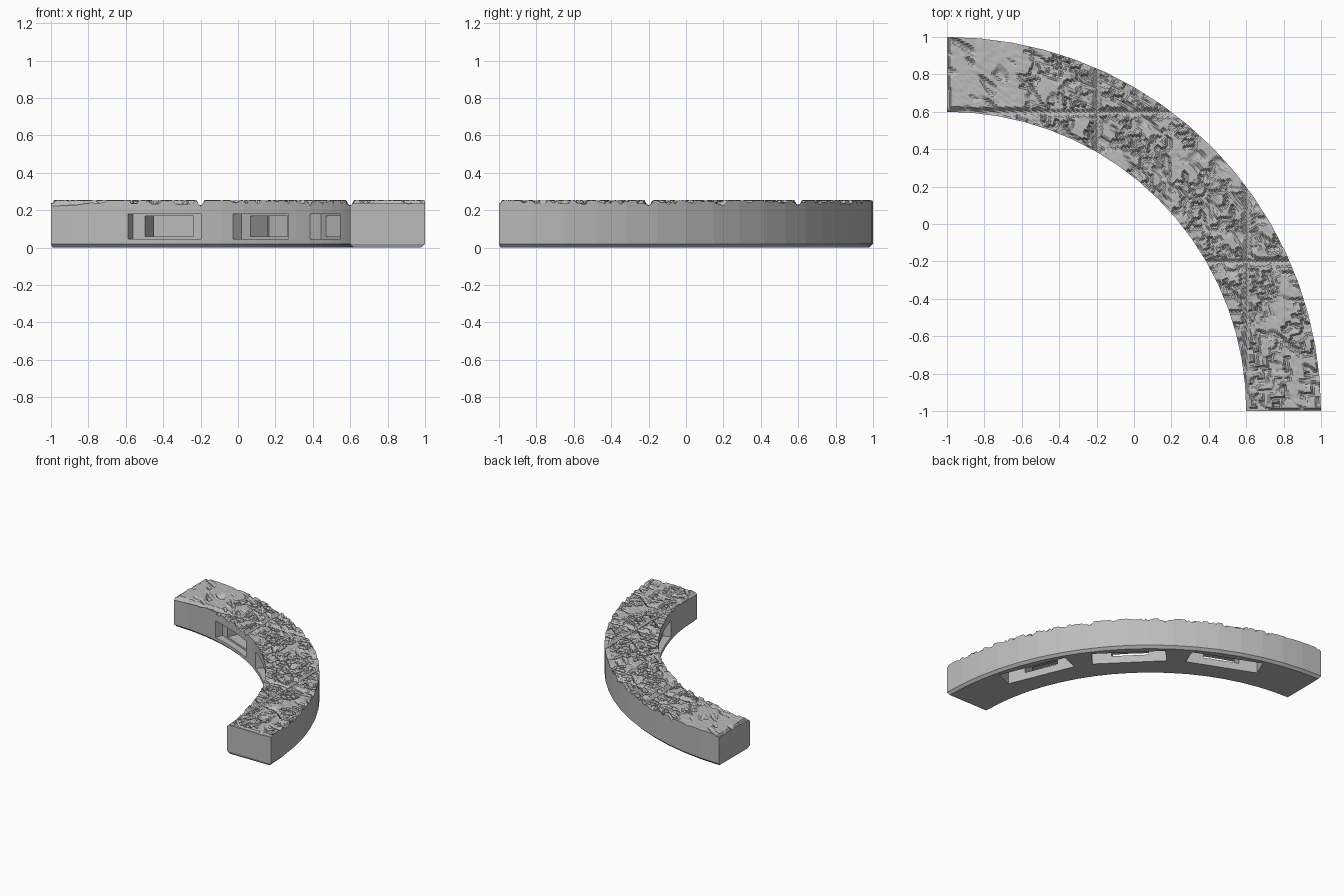
import bpy, bmesh, math, random
from mathutils import Matrix, Vector, noise

if "Cube" in bpy.data.objects:
    bpy.data.objects.remove(bpy.data.objects["Cube"], do_unlink=True)

random.seed(4)
R_IN, R_OUT = 1.6, 2.0
SEGS, SUB, ROWS = 18, 20, 40
STEP = math.pi / 2 / SEGS
SEAM = 0.2

stone = bpy.data.materials.new("grey stone")
stone.use_nodes = True
stone.diffuse_color = (0.5, 0.5, 0.5, 1)
stone.node_tree.nodes["Principled BSDF"].inputs["Base Color"].default_value = (0.5, 0.5, 0.5, 1)


def add_object(name, bm):
    bmesh.ops.recalc_face_normals(bm, faces=bm.faces)
    mesh = bpy.data.meshes.new(name)
    bm.to_mesh(mesh)
    bm.free()
    mesh.materials.append(stone)
    obj = bpy.data.objects.new(name, mesh)
    bpy.context.collection.objects.link(obj)
    return obj


def polar(r, a, z):
    return Vector((r * math.cos(a) - 1, r * math.sin(a) - 1, z))


# Curved wall body with a chamfered foot
def make_body():
    bm = bmesh.new()
    levels = []
    for z, inset in ((0, 0.02), (0.02, 0), (SEAM, 0)):
        da = inset * 0.5 / R_OUT
        angles = [da + (math.pi / 2 - 2 * da) * i / SEGS for i in range(SEGS + 1)]
        levels.append([[bm.verts.new(polar(r, a, z)) for a in angles]
                       for r in (R_IN + inset, R_OUT - inset)])
    for inner, outer in (levels[0], levels[-1]):
        for i in range(SEGS):
            bm.faces.new((inner[i], inner[i + 1], outer[i + 1], outer[i]))
    for low, high in zip(levels, levels[1:]):
        for a, b in zip(low, high):
            for i in range(SEGS):
                bm.faces.new((a[i], a[i + 1], b[i + 1], b[i]))
        for end in (0, -1):
            bm.faces.new((low[0][end], low[1][end], high[1][end], high[0][end]))
    return add_object("wall_body", bm)


# Box cutter placed by radius range, width and height range
def make_cutter(angle, r0, r1, width, z0, z1):
    bm = bmesh.new()
    bmesh.ops.create_cube(bm, size=1)
    bm.transform(Matrix.Translation(polar((r0 + r1) / 2, angle, (z0 + z1) / 2))
                 @ Matrix.Rotation(angle, 4, 'Z')
                 @ Matrix.Diagonal((r1 - r0, width, z1 - z0, 1)))
    cutter = add_object("pocket_cutter", bm)
    cutter.hide_render = True
    return cutter


body = make_body()
cutters = []
for k in (1, 2, 3):
    angle = math.pi / 8 * k
    cutters += [make_cutter(angle, 1.78, 1.93, 0.56, -0.1, 0.185),  # underside cavity
                make_cutter(angle, 1.5, 1.65, 0.42, 0.045, 0.18),   # inner wall recess
                make_cutter(angle, 1.6, 1.8, 0.28, 0.06, 0.17)]     # connecting neck
for cutter in cutters:
    mod = body.modifiers.new("pocket", 'BOOLEAN')
    mod.operation = 'DIFFERENCE'
    mod.solver = 'EXACT'
    mod.object = cutter
bpy.context.view_layer.update()
cut_mesh = bpy.data.meshes.new_from_object(
    body.evaluated_get(bpy.context.evaluated_depsgraph_get()))
body.modifiers.clear()
body.data = cut_mesh
for cutter in cutters:
    bpy.data.objects.remove(cutter, do_unlink=True)

# Random square-cut chips in the paving
chips = []
for _ in range(240):
    p = polar(random.uniform(R_IN, R_OUT), random.uniform(0, 1.35), 0)
    long, short = random.uniform(0.018, 0.04), random.uniform(0.006, 0.012)
    depth = random.uniform(0.008, 0.022)
    chips.append((p.x, p.y, long, short, depth))
    chips.append((p.x + long, p.y + long, short, long, depth))


# Paving height: streaky wear, chips, joints on a square grid, low end strips
def paving_height(p):
    u, v = 0.8 * p.x - 0.6 * p.y, 0.6 * p.x + 0.8 * p.y
    wear = noise.noise(Vector((u * 9, v * 26, 0)))
    fine = noise.noise(Vector((u * 25, v * 50, 5)))
    drop = 0.003 + 0.003 * fine
    if wear > 0.15:
        drop += min(0.02, (wear - 0.15) * 0.06)
    for x, y, w, h, depth in chips:
        if abs(p.x - x) < w and abs(p.y - y) < h:
            drop = max(drop, depth)
    joint = min(abs(c - line) for c in (p.x, p.y) for line in (-0.2, 0.6))
    if joint < 0.02:
        drop = max(drop, 0.034 - 1.2 * joint)
    if min(p.x, p.y) < -0.985:
        drop = max(drop, 0.018)
    return 0.255 - min(max(drop, 0), 0.036)


# Worn paving slab on top, with side skirts down to the body
bm = bmesh.new()
grid = []
for i in range(SEGS * SUB + 1):
    seg, t = min(i // SUB, SEGS - 1), i / SUB
    t -= seg
    line = []
    for j in range(ROWS + 1):
        r = R_IN + (R_OUT - R_IN) * j / ROWS
        p = polar(r, seg * STEP, 0).lerp(polar(r, (seg + 1) * STEP, 0), t)
        p.z = paving_height(p)
        line.append(bm.verts.new(p))
    grid.append(line)
for a, b in zip(grid, grid[1:]):
    for j in range(ROWS):
        bm.faces.new((a[j], b[j], b[j + 1], a[j + 1]))
rim = [e for e in bm.edges if e.is_boundary]
skirt = bmesh.ops.extrude_edge_only(bm, edges=rim)["geom"]
for v in skirt:
    if isinstance(v, bmesh.types.BMVert):
        v.co.z = SEAM
add_object("worn_paving", bm)
